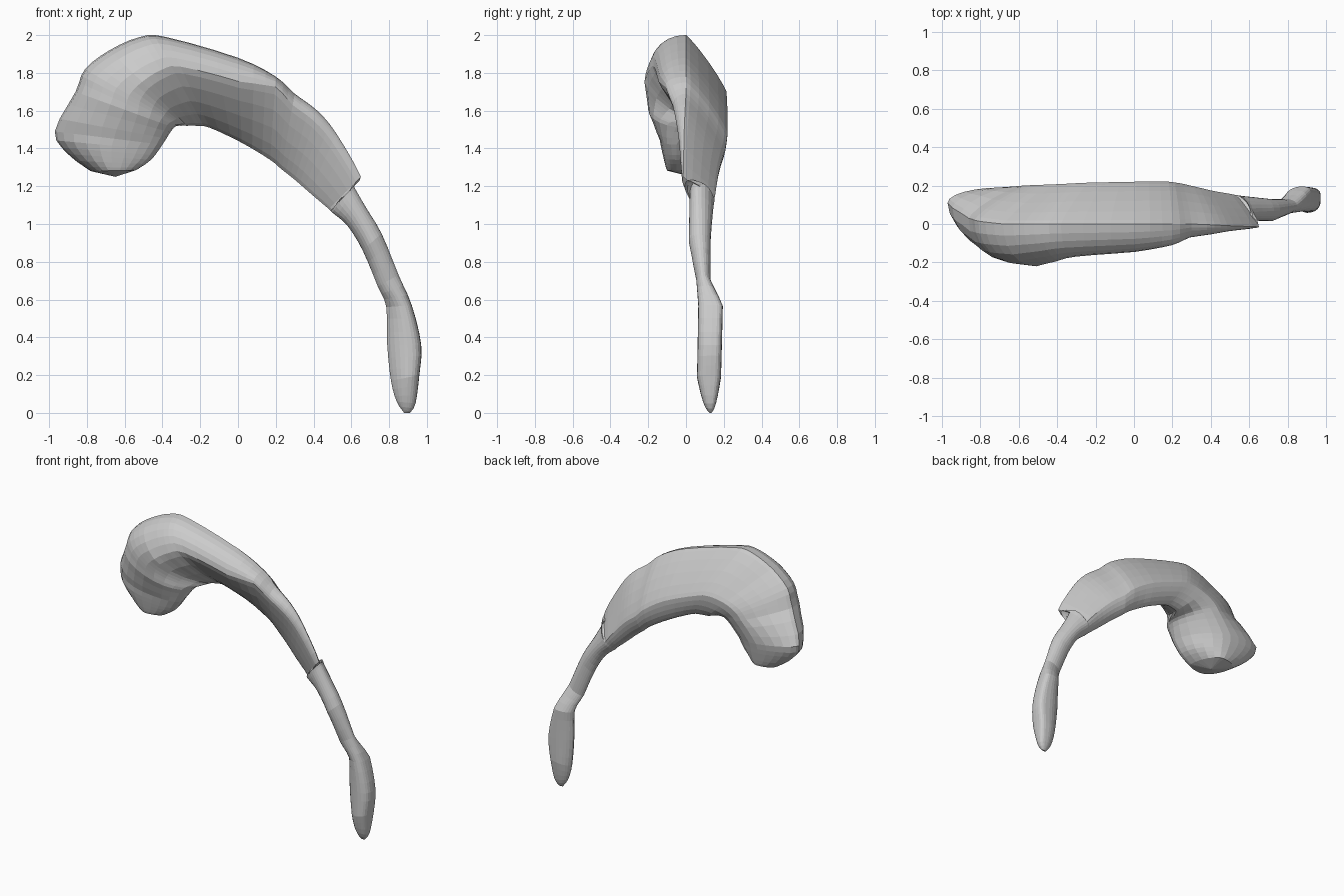
import bpy, bmesh, math

# Stations along the arch, head to tail: outer edge x, z and inner edge x, z
EDGES = [
    (-.78, 1.28, -.54, 1.285), (-.90, 1.37, -.46, 1.34), (-.97, 1.49, -.40, 1.42),
    (-.86, 1.70, -.34, 1.51), (-.81, 1.82, -.30, 1.52), (-.68, 1.92, -.27, 1.52),
    (-.52, 1.99, -.22, 1.52), (-.38, 1.99, -.15, 1.51), (0, 1.88, .02, 1.43),
    (.20, 1.78, .17, 1.34), (.30, 1.69, .23, 1.29), (.42, 1.60, .30, 1.235),
    (.52, 1.48, .38, 1.165), (.65, 1.25, .48, 1.08), (.605, 1.225, .50, 1.06),
    (.67, 1.10, .58, .99), (.76, .95, .66, .86), (.85, .73, .74, .67),
    (.92, .57, .785, .56), (.97, .36, .79, .36), (.96, .20, .81, .17),
    (.94, .05, .84, .06), (.91, 0, .88, 0)]

# Cross-section by station: outer y, front y, front height, inner y, back y,
# back height, then fullness of lower front, upper front and upper back
SECTIONS = {
    0: (.08, -.10, .50, -.05, .15, .50, 2.2, 1.8, 2.0),
    2: (.11, -.14, .45, -.05, .19, .50, 2.4, 1.8, 2.0),
    3: (.03, -.20, .50, 0, .20, .45, 2.0, 2.2, 1.3),
    5: (0, -.22, .58, .12, .205, .42, 1.4, 2.1, 1.1),
    8: (0, -.145, .72, .16, .22, .35, 1.2, 2.2, 1.15),
    9: (0, -.11, .88, .15, .22, .32, 1.2, 2.2, 1.2),
    10: (0, -.07, .85, .14, .21, .30, 1.2, 2.0, 1.2),
    13: (-.015, -.02, .85, .09, .15, .30, 1.2, 2.0, 1.1),
    14: (.06, .02, .60, .08, .15, .35, 1.8, 2.0, 1.8),
    16: (.07, .015, .50, .10, .13, .50, 1.8, 2.0, 2.0),
    17: (.09, .055, .50, .10, .13, .50, 1.8, 2.0, 2.0),
    18: (.14, .065, .60, .14, .195, .60, 1.5, 2.6, 3.5),
    20: (.13, .058, .60, .13, .185, .55, 1.5, 2.6, 3.5),
    22: (.13, .125, .50, .13, .135, .50, 2.0, 2.0, 2.0)}

STEPS = 3      # rings per station
ARC = 6        # segments per quarter of the cross-section


def edge_at(t):
    i = min(int(t), len(EDGES) - 2)
    f = t - i
    a, b, c, d = (EDGES[max(0, min(len(EDGES) - 1, k))] for k in range(i - 1, i + 3))
    return [q + .5 * f * (r - p + f * (2 * p - 5 * q + 4 * r - s + f * (3 * (q - r) + s - p)))
            for p, q, r, s in zip(a, b, c, d)]


def section_at(t):
    keys = sorted(SECTIONS)
    lo = max(k for k in keys[:-1] if k <= t)
    hi = keys[keys.index(lo) + 1]
    f = (t - lo) / (hi - lo)
    return [a + (b - a) * f for a, b in zip(SECTIONS[lo], SECTIONS[hi])]


def quarter(pole_u, pole_y, side_u, side_y, power, to_side):
    pts = []
    for k in range(ARC):
        a = math.pi / 2 * (k if to_side else ARC - k) / ARC
        c = max(0, math.cos(a)) ** (2 / power)
        s = max(0, math.sin(a)) ** (2 / power)
        pts.append((side_u + (pole_u - side_u) * c, pole_y + (side_y - pole_y) * s))
    return pts


def ring_at(t):
    ox, oz, ix, iz = edge_at(t)
    yo, yf, uf, yi, yb, ub, low_front, up_front, up_back = section_at(t)
    pts = (quarter(1, yo, uf, yf, up_front, True) + quarter(0, yi, uf, yf, low_front, False)
           + quarter(0, yi, ub, yb, 1.8, True) + quarter(1, yo, ub, yb, up_back, False))
    return [(ix + (ox - ix) * u, y, max(0, iz + (oz - iz) * u)) for u, y in pts]


# Loft the rings into one closed body
bm = bmesh.new()
count = (len(EDGES) - 1) * STEPS
rings = [[bm.verts.new(p) for p in ring_at(i / STEPS)] for i in range(count + 1)]
n = len(rings[0])
for a, b in zip(rings, rings[1:]):
    for j in range(n):
        k = (j + 1) % n
        bm.faces.new((a[j], a[k], b[k], b[j]))

# Rounded end of the head, flat tip of the tail
for ring, tip in ((rings[0], (-.65, .03, 1.25)), (rings[-1], (.895, .13, 0))):
    centre = bm.verts.new(tip)
    for j in range(n):
        bm.faces.new((ring[j], ring[(j + 1) % n], centre))

bmesh.ops.recalc_face_normals(bm, faces=bm.faces)
mesh = bpy.data.meshes.new("curved_body")
bm.to_mesh(mesh)
bm.free()
body = bpy.data.objects.new("curved_body", mesh)
bpy.context.collection.objects.link(body)
